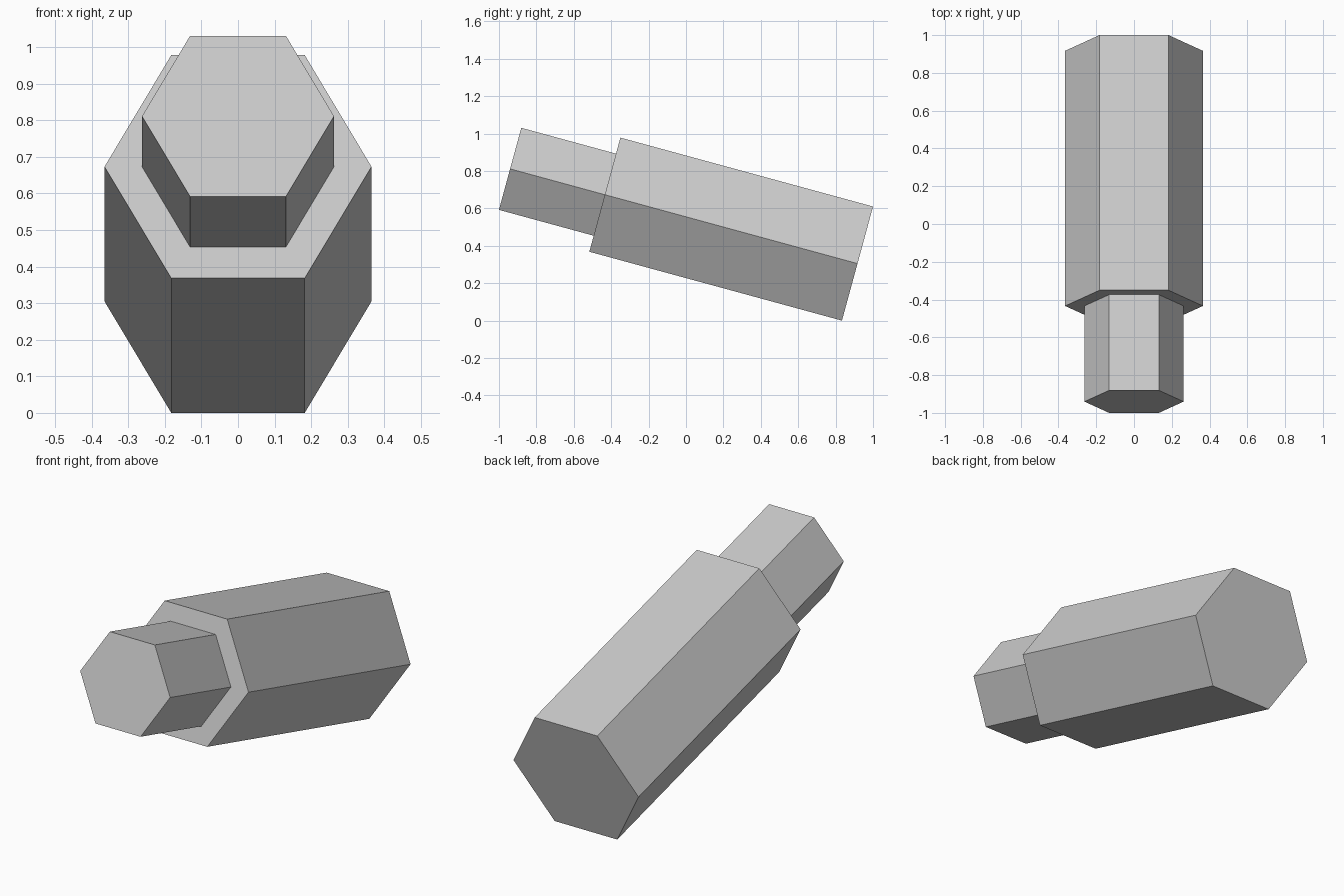
import bpy
import bmesh
from math import radians, sin, cos, sqrt
from mathutils import Matrix, Vector

cube = bpy.data.objects.get("Cube")
if cube:
    bpy.data.objects.remove(cube, do_unlink=True)

TILT = radians(15.25)
BODY_R, BODY_LEN = 0.365, 1.40
STUB_R, STUB_LEN = 0.2625, 0.525

grey = bpy.data.materials.new("light grey")
grey.use_nodes = True
colour = (0.6, 0.6, 0.6, 1)
grey.diffuse_color = colour
grey.node_tree.nodes["Principled BSDF"].inputs["Base Color"].default_value = colour

# Axis runs forward and up from the rear end; flats face up and down
axis = Vector((0, -cos(TILT), sin(TILT)))
half_flat = BODY_R * sqrt(3) / 2
rear = Vector((0, 1 - half_flat * sin(TILT), half_flat * cos(TILT)))


def hex_prism(name, radius, start, length):
    bm = bmesh.new()
    bmesh.ops.create_cone(bm, cap_ends=True, segments=6,
                          radius1=radius, radius2=radius, depth=length)
    # Put a corner on the x axis whatever the starting angle of the circle
    first = max(bm.verts, key=lambda v: v.co.x)
    if abs(first.co.y) > 0.01:
        bmesh.ops.rotate(bm, verts=bm.verts, matrix=Matrix.Rotation(radians(30), 3, 'Z'))
    mesh = bpy.data.meshes.new(name)
    bm.to_mesh(mesh)
    bm.free()
    mesh.materials.append(grey)
    obj = bpy.data.objects.new(name, mesh)
    obj.location = rear + axis * (start + length / 2)
    obj.rotation_euler = (radians(90) - TILT, 0, 0)
    bpy.context.collection.objects.link(obj)
    return obj


# Wide main body and the narrower stub on its front end
hex_prism("hex_body", BODY_R, 0, BODY_LEN)
hex_prism("hex_stub", STUB_R, BODY_LEN, STUB_LEN)
